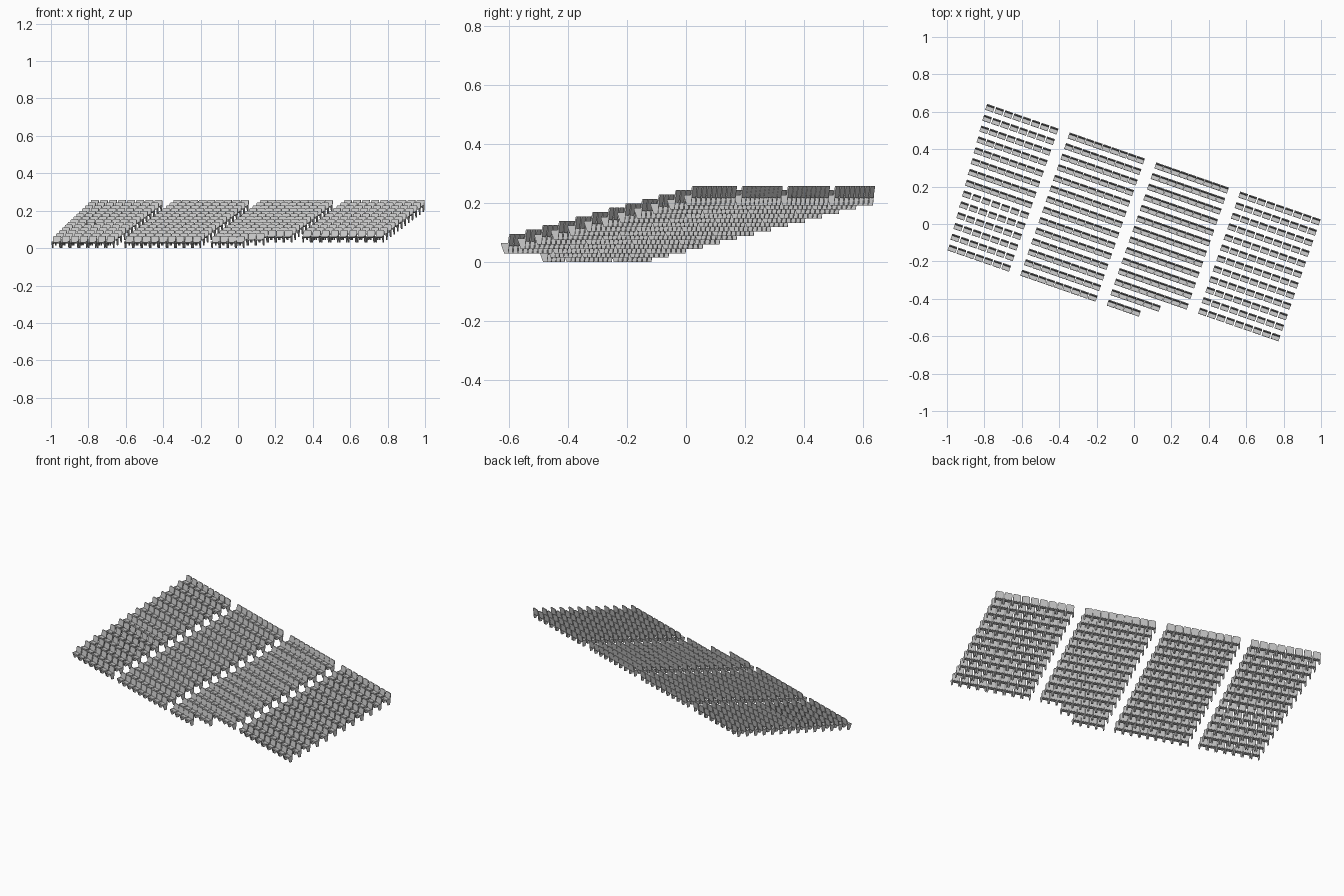
import bpy, bmesh
from math import radians
from mathutils import Matrix, Vector

if "Cube" in bpy.data.objects:
    bpy.data.objects.remove(bpy.data.objects["Cube"])

ROT = Matrix.Rotation(radians(-19.1), 4, 'Z')   # whole hall is turned
ROWS, V_BACK, ROW_PITCH, RISE = 14, 0.333, 0.0597, 0.0148
W = 0.044                                       # seat width


def prism(bm, ring, offset, mat):
    """Extrude a closed outline by an offset vector."""
    a = [bm.verts.new(mat @ Vector(p)) for p in ring]
    b = [bm.verts.new(mat @ (Vector(p) + Vector(offset))) for p in ring]
    n = len(ring)
    bm.faces.new(a)
    bm.faces.new(b[::-1])
    for i in range(n):
        bm.faces.new((a[i], b[i], b[(i + 1) % n], a[(i + 1) % n]))


def seat_pan(bm, m):
    h = W / 2 - 0.003
    side = [(-0.0165, 0.027), (-0.015, 0.034), (0.010, 0.032), (0.010, 0.025)]
    prism(bm, [(-h, v, z) for v, z in side], (2 * h, 0, 0), m)


def backrest(bm, m):
    h = W / 2
    half = [(h - 0.003, 0.027), (h, 0.032), (h, 0.059), (h - 0.002, 0.064), (h - 0.006, 0.066)]
    outline = half + [(-u, z) for u, z in reversed(half)]
    # leans back slightly
    prism(bm, [(u, 0.006 + (z - 0.027) * 0.16, z) for u, z in outline], (0, 0.005, 0), m)


def side_panels(bm, m):
    side = [(-0.006, 0), (0.009, 0), (0.013, 0.035), (-0.017, 0.035), (-0.017, 0.030)]
    for u in (-W / 2, W / 2 - 0.003):
        prism(bm, [(u, v, z) for v, z in side], (0.003, 0, 0), m)


def build_block(name, seats):
    for part, maker in (("seat_pans", seat_pan), ("backrests", backrest), ("side_panels", side_panels)):
        bm = bmesh.new()
        for u, row in seats:
            loc = (u, V_BACK - row * ROW_PITCH, (ROWS - 1 - row) * RISE)
            maker(bm, ROT @ Matrix.Translation(loc))
        bmesh.ops.recalc_face_normals(bm, faces=bm.faces)
        mesh = bpy.data.meshes.new(name + "_" + part)
        bm.to_mesh(mesh)
        bm.free()
        bpy.context.collection.objects.link(bpy.data.objects.new(mesh.name, mesh))


def spread(u0, u1, n, row, keep=None):
    """n evenly spaced seats in a row, optionally only the first few."""
    return [(u0 + (u1 - u0) * i / (n - 1), row) for i in range(keep or n)]


# left block narrows toward the front
left = []
for r in range(ROWS):
    u0 = -0.93 + 0.056 * r / (ROWS - 1)
    left += spread(u0, -0.570, round((-0.570 - u0) / 0.0507) + 1, r)
build_block("left_block", left)

# two centre blocks, the second with a cut front corner
build_block("centre_left_block", [s for r in range(ROWS) for s in spread(-0.463, -0.081, 9, r)])
build_block("centre_right_block", [s for r in range(ROWS)
                                   for s in spread(0.027, 0.394, 9, r, {12: 6, 13: 4}.get(r))])

# right block has two fewer rows
build_block("right_block", [s for r in range(12) for s in spread(0.502, 0.913, 9, r)])
